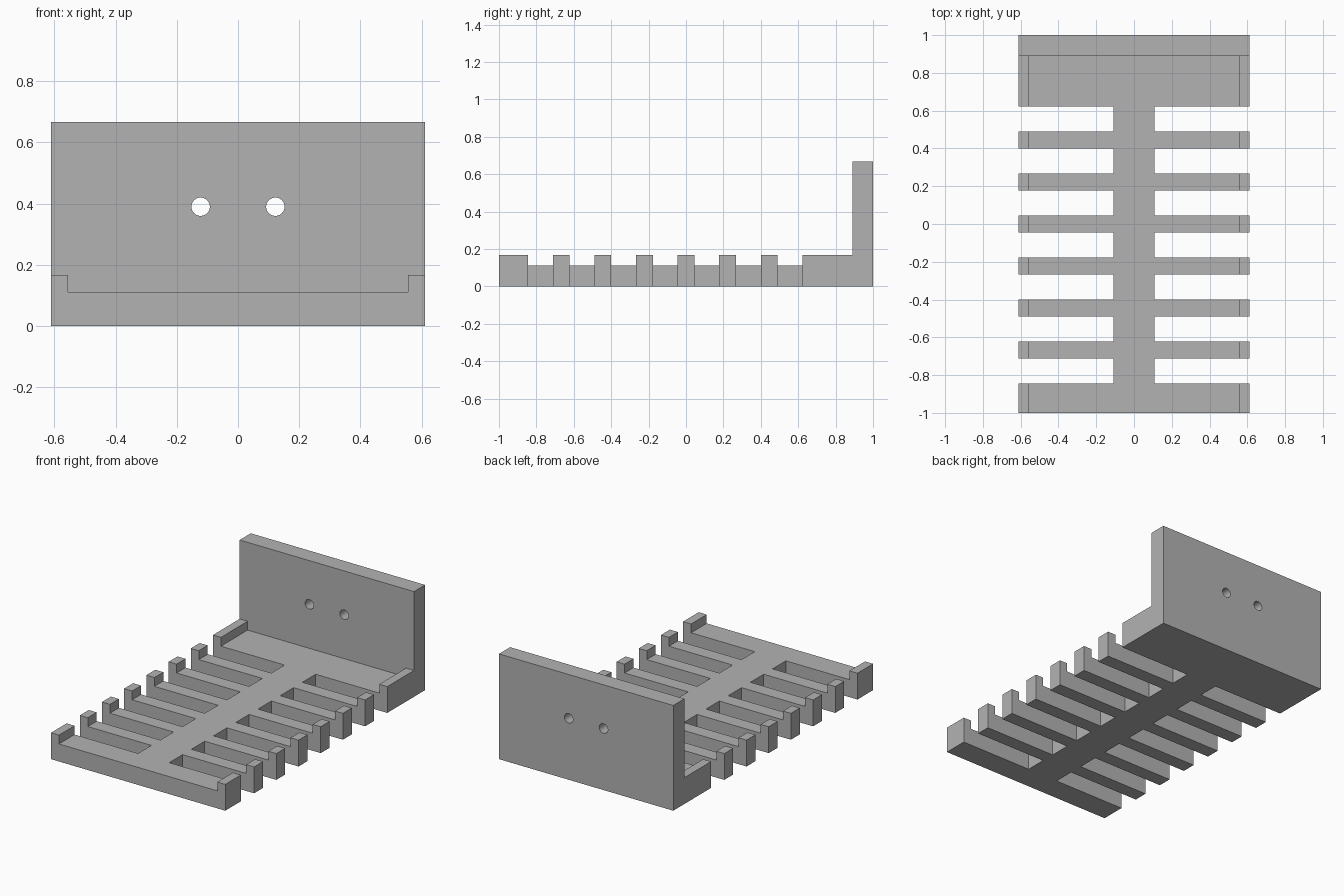
import bpy
import bmesh
from mathutils import Matrix, Vector

old = bpy.data.objects.get("Cube")
if old:
    bpy.data.objects.remove(old, do_unlink=True)

HALF_WIDTH, FLOOR, LIP_TOP, LIP = 0.611, 0.111, 0.167, 0.056
WALL_FRONT, WALL_TOP = 0.889, 0.667
SPINE, PITCH, SLOT = 0.109, 0.2222, 0.133

grey = bpy.data.materials.new("grey plastic")
grey.use_nodes = True
grey.diffuse_color = (0.45, 0.45, 0.45, 1)
grey.node_tree.nodes["Principled BSDF"].inputs["Base Color"].default_value = grey.diffuse_color


def finish(name, bm):
    bmesh.ops.recalc_face_normals(bm, faces=bm.faces)
    mesh = bpy.data.meshes.new(name)
    bm.to_mesh(mesh)
    bm.free()
    mesh.materials.append(grey)
    obj = bpy.data.objects.new(name, mesh)
    bpy.context.collection.objects.link(obj)
    return obj


def add_box(bm, low, high):
    low, high = Vector(low), Vector(high)
    place = Matrix.Translation((low + high) / 2) @ Matrix.Diagonal((high - low).to_4d())
    bmesh.ops.create_cube(bm, size=1, matrix=place)


def boolean(target, tool, operation):
    mod = target.modifiers.new(tool.name, "BOOLEAN")
    mod.operation, mod.solver, mod.object = operation, "EXACT", tool
    bpy.context.view_layer.objects.active = target
    bpy.ops.object.modifier_apply(modifier=mod.name)
    bpy.data.objects.remove(tool, do_unlink=True)


# Tray: channel profile with raised side lips, extruded front to back
half = [(HALF_WIDTH, 0), (HALF_WIDTH, LIP_TOP), (HALF_WIDTH - LIP, LIP_TOP), (HALF_WIDTH - LIP, FLOOR)]
profile = half + [(-x, z) for x, z in reversed(half)]
bm = bmesh.new()
face = bm.faces.new([bm.verts.new((x, -1, z)) for x, z in profile])
extruded = bmesh.ops.extrude_face_region(bm, geom=[face])
verts = [g for g in extruded["geom"] if isinstance(g, bmesh.types.BMVert)]
bmesh.ops.translate(bm, verts=verts, vec=(0, 1 + WALL_FRONT, 0))
# Extrusion keeps the starting face, which closes the front end
rack = finish("slotted_rack", bm)

# Mounting wall
bm = bmesh.new()
add_box(bm, (-HALF_WIDTH, WALL_FRONT, 0), (HALF_WIDTH, 1, WALL_TOP))
boolean(rack, finish("back_wall", bm), "UNION")

# Slots on both sides of the spine
bm = bmesh.new()
for i in range(7):
    y = (i - 3.5) * PITCH
    for x0, x1 in ((-1, -SPINE), (SPINE, 1)):
        add_box(bm, (x0, y - SLOT / 2, -1), (x1, y + SLOT / 2, 1))
boolean(rack, finish("slot_cutter", bm), "DIFFERENCE")

# Screw holes through the wall
bm = bmesh.new()
for x in (-0.122, 0.122):
    place = Matrix.Translation((x, 0.95, 0.39)) @ Matrix.Rotation(1.570796, 4, "X")
    bmesh.ops.create_cone(bm, cap_ends=True, segments=48, radius1=0.03, radius2=0.03, depth=0.4, matrix=place)
boolean(rack, finish("screw_hole_cutter", bm), "DIFFERENCE")

# Smooth hole walls, crisp edges elsewhere
rack.select_set(True)
bpy.context.view_layer.objects.active = rack
bpy.ops.object.shade_smooth_by_angle()
